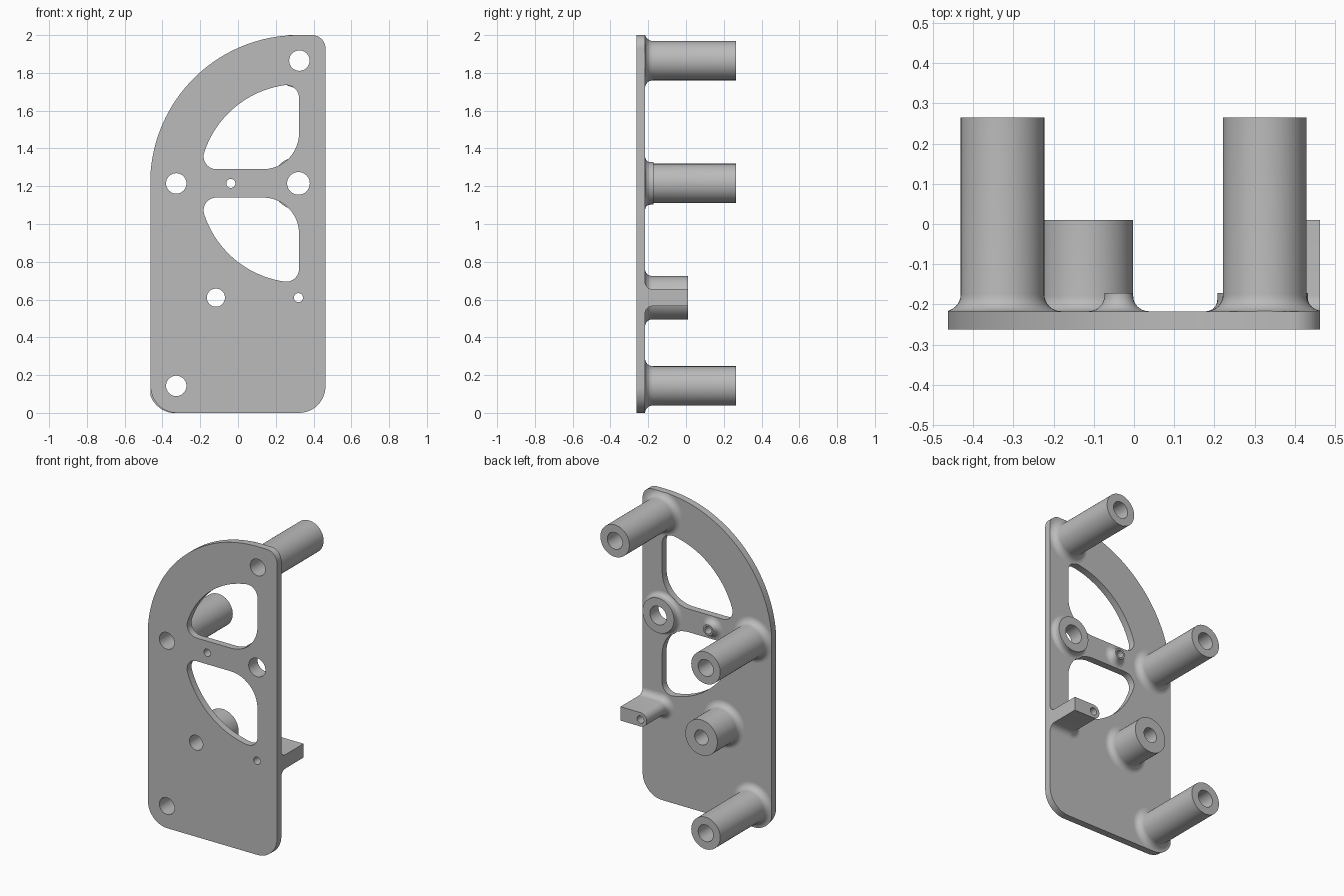
import bpy, bmesh
from math import sin, cos, pi, radians, atan2, sqrt

if "Cube" in bpy.data.objects:
    bpy.data.objects.remove(bpy.data.objects["Cube"])

FRONT, BACK = -0.262, -0.217
LEFT, RIGHT, TOP = -0.463, 0.463, 2.0
PX, PZ = 0.32, 1.215          # pivot shared by the arch and both windows

grey = bpy.data.materials.new("plain grey")
grey.use_nodes = True
grey.diffuse_color = (0.5, 0.5, 0.5, 1)
grey.node_tree.nodes["Principled BSDF"].inputs["Base Color"].default_value = (0.5, 0.5, 0.5, 1)


def arc(cx, cz, r, a0, a1, n=12):
    return [(cx + r * cos(radians(a0 + (a1 - a0) * i / n)),
             cz + r * sin(radians(a0 + (a1 - a0) * i / n))) for i in range(n + 1)]


def circle(cx, cz, r, n=48):
    return arc(cx, cz, r, 0, 360, n)[:-1]


def finish(obj):
    bpy.ops.object.select_all(action='DESELECT')
    obj.select_set(True)
    bpy.context.view_layer.objects.active = obj
    bpy.ops.object.shade_smooth_by_angle(angle=radians(32))


def add_mesh(name, bm):
    bmesh.ops.recalc_face_normals(bm, faces=bm.faces)
    mesh = bpy.data.meshes.new(name)
    bm.to_mesh(mesh)
    bm.free()
    mesh.materials.append(grey)
    obj = bpy.data.objects.new(name, mesh)
    bpy.context.collection.objects.link(obj)
    finish(obj)


def window():
    """Rounded quarter-circle opening above the pivot."""
    r, big, corner = 0.068, 0.525, 0.19
    x1, z0 = 0.323, 1.29
    ax = x1 - r
    az = PZ + sqrt((big - r) ** 2 - (ax - PX) ** 2)
    bz = z0 + r
    bx = PX - sqrt((big - r) ** 2 - (bz - PZ) ** 2)
    a = atan2(az - PZ, ax - PX) * 180 / pi
    b = atan2(bz - PZ, bx - PX) * 180 / pi
    return (arc(ax, az, r, 0, a) + arc(PX, PZ, big, a, b, 24)[1:-1]
            + arc(bx, bz, r, b, 270) + arc(x1 - corner, z0 + corner, corner, 270, 360))


# Bosses: name, x, z, outer radius, bore radius, end y, fillet, runs to plate edge
bosses = [
    ("top_post", 0.325, 1.865, 0.104, 0.054, 0.265, 0.042, False),
    ("middle_post", -0.327, PZ, 0.104, 0.054, 0.265, 0.042, False),
    ("bottom_post", -0.327, 0.143, 0.104, 0.054, 0.265, 0.042, False),
    ("short_post", -0.117, 0.61, 0.115, 0.048, 0.01, 0.038, False),
    ("pivot_ring", PX, PZ, 0.113, 0.06, -0.172, 0.028, False),
    ("pin_ring", -0.038, PZ, 0.035, 0.024, -0.172, 0.04, False),
    ("edge_tab", PX, 0.61, 0.045, 0.024, 0.01, 0.04, True),
]

# Flat plate with its openings
outline = (arc(PX, PZ, 0.785, 90, 180, 48)
           + arc(LEFT + 0.14, 0.14, 0.14, 180, 270)
           + arc(RIGHT - 0.14, 0.14, 0.14, 270, 360)
           + arc(RIGHT - 0.07, TOP - 0.07, 0.07, 0, 90))
upper = window()
lower = [(x, 2 * PZ - z) for x, z in upper]
loops = [outline, upper, lower] + [circle(b[1], b[2], b[4]) for b in bosses]

curve = bpy.data.curves.new("plate_outline", 'CURVE')
curve.dimensions = '2D'
curve.fill_mode = 'BOTH'
curve.extrude = (BACK - FRONT) / 2
for loop in loops:
    spline = curve.splines.new('POLY')
    spline.points.add(len(loop) - 1)
    for p, (x, z) in zip(spline.points, loop):
        p.co = (max(x, LEFT), z, 0, 1)
    spline.use_cyclic_u = True
temp = bpy.data.objects.new("plate_outline", curve)
bpy.context.collection.objects.link(temp)
bpy.context.view_layer.update()
flat = bpy.data.meshes.new_from_object(temp.evaluated_get(bpy.context.evaluated_depsgraph_get()))
bpy.data.objects.remove(temp)
bm = bmesh.new()
bm.from_mesh(flat)
bmesh.ops.remove_doubles(bm, verts=bm.verts, dist=0.0001)
for v in bm.verts:                       # stand the plate upright
    x, z, d = v.co
    v.co = (x, (FRONT + BACK) / 2 - d, z)
for f in bm.faces:
    f.material_index = 0
add_mesh("plate", bm)


def section(cx, cz, r, to_edge, n=48):
    """Circle, or a half-round section that runs straight to the plate edge."""
    pts = []
    for i in range(n):
        a = 2 * pi * i / n
        x, z = cx + r * cos(a), cz + r * sin(a)
        if to_edge and cos(a) > 0.001:
            x, z = RIGHT, cz + r * sin(a) / cos(2 * pi / n)
        pts.append((min(max(x, LEFT), RIGHT), min(max(z, 0), TOP)))
    return pts


# Bored bosses with a filleted foot
for name, cx, cz, r, bore, end, fillet, to_edge in bosses:
    profile = [(r + fillet, BACK - 0.003)]
    for i in range(9):
        a = pi / 2 * i / 8
        profile.append((r + fillet * (1 - sin(a)), BACK + fillet * (1 - cos(a))))
    profile.append((r, end))
    bm = bmesh.new()
    rings = [[bm.verts.new((x, y, z)) for x, z in section(cx, cz, rad, to_edge)]
             for rad, y in profile]
    rings += [[bm.verts.new((x, y, z)) for x, z in circle(cx, cz, bore)]
              for y in (end, BACK - 0.003)]
    for k, ring in enumerate(rings):
        nxt = rings[(k + 1) % len(rings)]
        for i in range(len(ring)):
            j = (i + 1) % len(ring)
            bm.faces.new((ring[i], ring[j], nxt[j], nxt[i]))
    add_mesh(name, bm)
